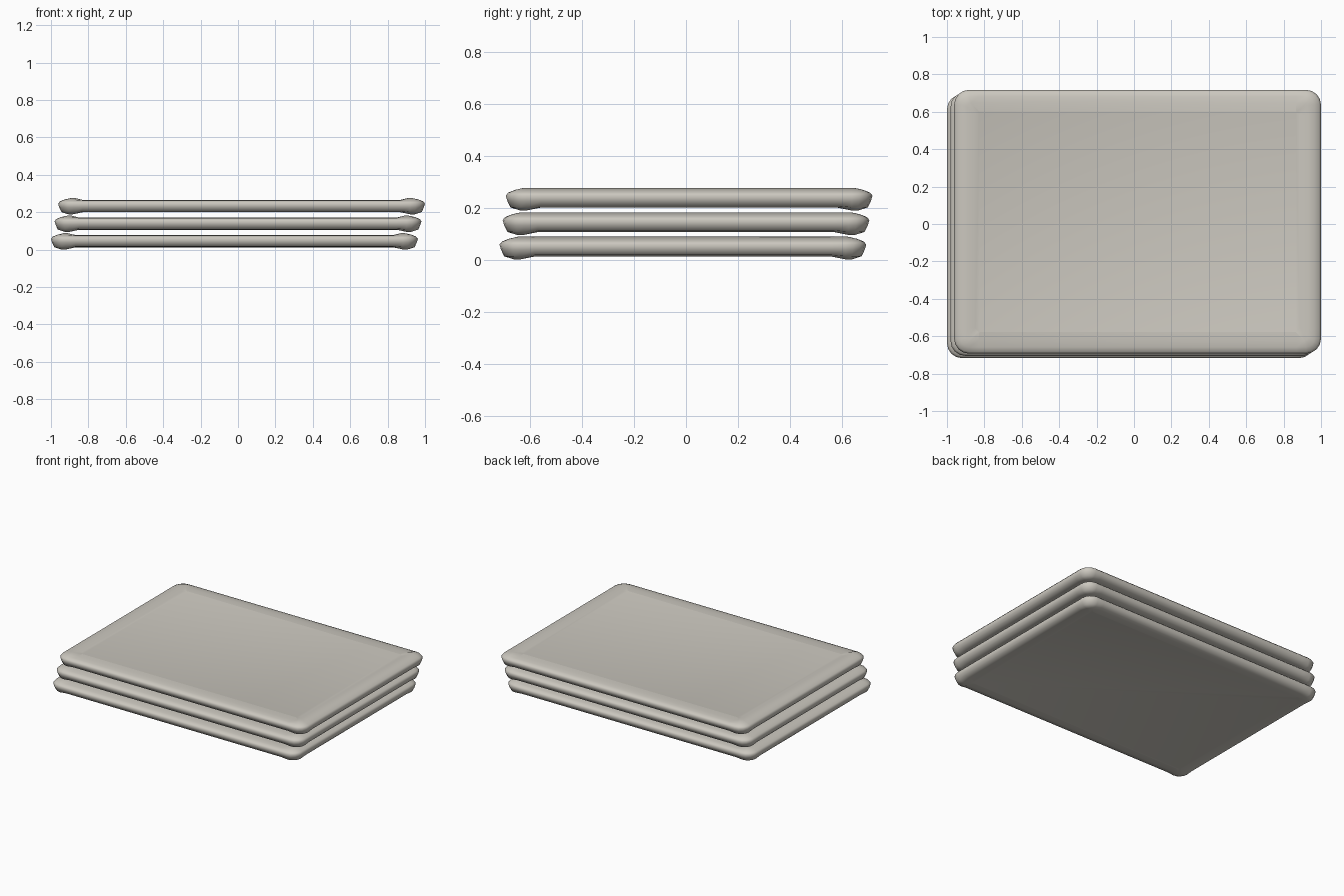
import bpy, bmesh, math

if "Cube" in bpy.data.objects:
    bpy.data.objects.remove(bpy.data.objects["Cube"])

HX, HY, R = 0.981, 0.705, 0.08   # slab half sizes and corner radius

mat = bpy.data.materials.new("warm light grey")
mat.diffuse_color = (0.60, 0.575, 0.52, 1)
mat.use_nodes = True
mat.node_tree.nodes["Principled BSDF"].inputs["Base Color"].default_value = mat.diffuse_color

# rings from underside to top: inset, height, end-rim raise, corner dip
RINGS = [
    (0.100, 0.012, 0.0, 0.0),
    (0.055, 0.013, 0.0, 0.012),
    (0.018, 0.018, 0.0, 0.005),
    (0.006, 0.038, 0.0, 0.0),
    (0.000, 0.058, 0.0, 0.0),
    (0.010, 0.070, 0.0, 0.0),
    (0.035, 0.075, 0.005, 0.0),
    (0.070, 0.077, 0.011, 0.0),
    (0.115, 0.077, 0.0, 0.0),
]


def outline(inset):
    """Rounded rectangle with extra points just inside each corner."""
    hx, hy = HX - inset, HY - inset
    r = max(R - inset, 0.02)
    ex, ey = 0.85, 0.57
    pts = []
    for sx, sy, start in ((1, 1, 0), (-1, 1, 90), (-1, -1, 180), (1, -1, 270)):
        arc = []
        for i in range(5):
            a = math.radians(start + 90 * i / 4)
            arc.append((sx * (hx - r) + r * math.cos(a),
                        sy * (hy - r) + r * math.sin(a), True))
        side_x = (sx * hx, sy * ey, False)
        side_y = (sx * ex, sy * hy, False)
        pts += [side_x] + arc + [side_y] if sx * sy > 0 else [side_y] + arc + [side_x]
    return pts


def slab(name, ox, oy, oz):
    bm = bmesh.new()
    loops = []
    for inset, z, raise_z, dip in RINGS:
        loop = []
        for x, y, corner in outline(inset):
            h = z + (raise_z if abs(x) > 0.86 else 0) - (dip if corner else 0)
            loop.append(bm.verts.new((x + ox, y + oy, h + oz)))
        loops.append(loop)
    n = len(loops[0])
    for lo, hi in zip(loops, loops[1:]):
        for i in range(n):
            j = (i + 1) % n
            bm.faces.new((lo[i], lo[j], hi[j], hi[i]))
    bm.faces.new(loops[0][::-1])
    bm.faces.new(loops[-1])
    bmesh.ops.recalc_face_normals(bm, faces=bm.faces)
    for f in bm.faces:
        f.smooth = True
    me = bpy.data.meshes.new(name)
    bm.to_mesh(me)
    bm.free()
    me.materials.append(mat)
    bpy.context.collection.objects.link(bpy.data.objects.new(name, me))


# three slabs, each shifted slightly to the back right
for k, name in enumerate(("bottom_slab", "middle_slab", "top_slab")):
    slab(name, 0.019 * (k - 1), 0.012 * (k - 1), 0.094 * k)
